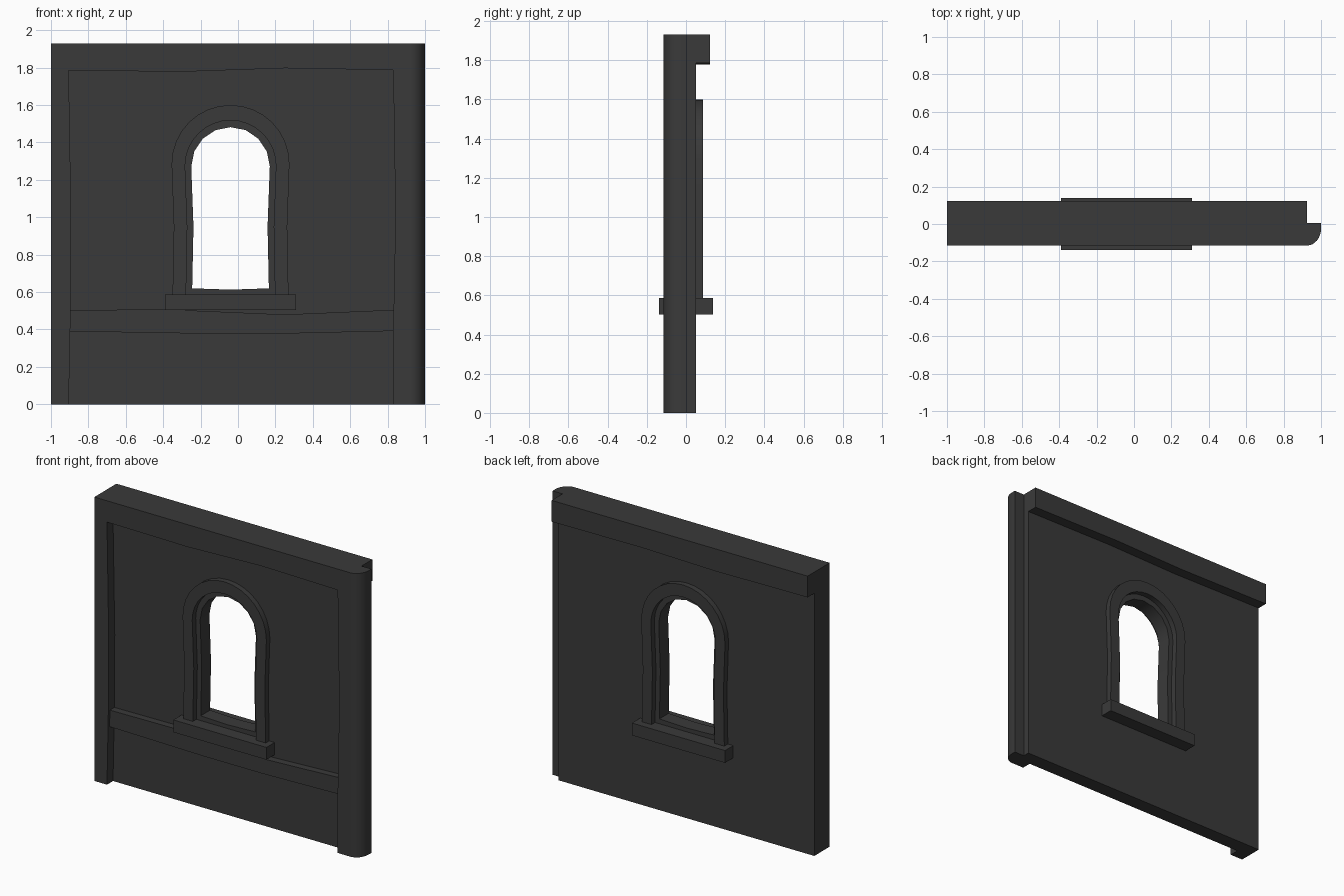
import bpy, bmesh
from math import sin, cos, pi, radians
from mathutils import Vector

if "Cube" in bpy.data.objects:
    bpy.data.objects.remove(bpy.data.objects["Cube"])

mat = bpy.data.materials.new("dark_stone")
mat.diffuse_color = (0.042, 0.042, 0.042, 1)
mat.use_nodes = True
mat.node_tree.nodes["Principled BSDF"].inputs["Base Color"].default_value = mat.diffuse_color


def prism(name, loops, a, b, axis="y"):
    """Fill the outline (first loop) minus holes and extrude from a to b."""
    place = (lambda p: (p[0], a, p[1])) if axis == "y" else (lambda p: (p[0], p[1], a))
    step = Vector((0, b - a, 0) if axis == "y" else (0, 0, b - a))
    bm = bmesh.new()
    for loop in loops:
        vs = [bm.verts.new(place(p)) for p in loop]
        for i, v in enumerate(vs):
            bm.edges.new((v, vs[(i + 1) % len(vs)]))
    bmesh.ops.triangle_fill(bm, use_beauty=True, use_dissolve=False, edges=bm.edges[:])
    ext = bmesh.ops.extrude_face_region(bm, geom=bm.faces[:], use_keep_orig=True)
    moved = [g for g in ext["geom"] if isinstance(g, bmesh.types.BMVert)]
    bmesh.ops.translate(bm, verts=moved, vec=step)
    bmesh.ops.recalc_face_normals(bm, faces=bm.faces[:])
    bmesh.ops.dissolve_limit(bm, angle_limit=0.001, verts=bm.verts[:], edges=bm.edges[:])
    me = bpy.data.meshes.new(name)
    bm.to_mesh(me)
    bm.free()
    ob = bpy.data.objects.new(name, me)
    me.materials.append(mat)
    bpy.context.collection.objects.link(ob)
    bpy.ops.object.select_all(action="DESELECT")
    ob.select_set(True)
    bpy.context.view_layer.objects.active = ob
    bpy.ops.object.shade_smooth_by_angle(angle=radians(30))
    return ob


def rect(x0, x1, z0, z1):
    return [(x0, z0), (x1, z0), (x1, z1), (x0, z1)]


def arch(cx, r, foot, spring, segs):
    """Slightly waisted round arch, left foot to right foot."""
    curve = [(cx - r * cos(pi * i / segs), spring + r * sin(pi * i / segs))
             for i in range(segs + 1)]
    left = [(cx - r + 0.005, foot), (cx - r + 0.012, 0.95)]
    right = [(cx + r - 0.012, 0.95), (cx + r - 0.005, foot)]
    return left + curve + right


CX = -0.04

# Wall slab with arched opening and uneven opening bottom
opening = arch(CX, 0.21, 0.62, 1.272, 8) + [(CX, 0.613)]
prism("wall", [rect(-1, 0.925, 0, 1.93), opening], -0.05, 0.05)

# Front surround: left post, top band and right post in one uneven outline
prism("front_surround", [[
    (-1, 0), (-0.905, 0), (-0.895, 0.5), (-0.892, 1.0), (-0.905, 1.785),
    (-0.3, 1.778), (0.25, 1.797), (0.83, 1.787), (0.842, 1.0), (0.83, 0.4),
    (0.83, 0), (0.925, 0), (0.925, 1.93), (-1, 1.93)]], -0.115, -0.05)

# Rounded outer corner of the right post
corner = [(0.925 + 0.075 * sin(pi / 2 * i / 8), -0.025 - 0.09 * cos(pi / 2 * i / 8))
          for i in range(9)]
prism("rounded_corner", [corner + [(1, 0.005), (0.925, 0.005)]], 0, 1.93, axis="z")

# Top beam on the back
prism("back_beam", [[(-1, 1.785), (-0.3, 1.778), (0.25, 1.79), (0.925, 1.785),
                     (0.925, 1.93), (-1, 1.93)]], 0.05, 0.122)

# Horizontal rail across the front
prism("front_rail", [[(-0.9, 0.39), (-0.2, 0.378), (0.25, 0.378), (0.835, 0.392),
                      (0.835, 0.505), (0.25, 0.48), (-0.4, 0.508), (-0.9, 0.503)]],
      -0.098, -0.05)

# Window frames on both sides and the sill running through
frame = arch(CX, 0.315, 0.58, 1.285, 16) + arch(CX, 0.243, 0.58, 1.275, 16)[::-1]
for side, s in (("front", -1), ("back", 1)):
    prism(side + "_window_frame", [frame], s * 0.05, s * 0.088)
prism("window_sill", [rect(-0.39, 0.31, 0.503, 0.587)], -0.138, 0.138)
